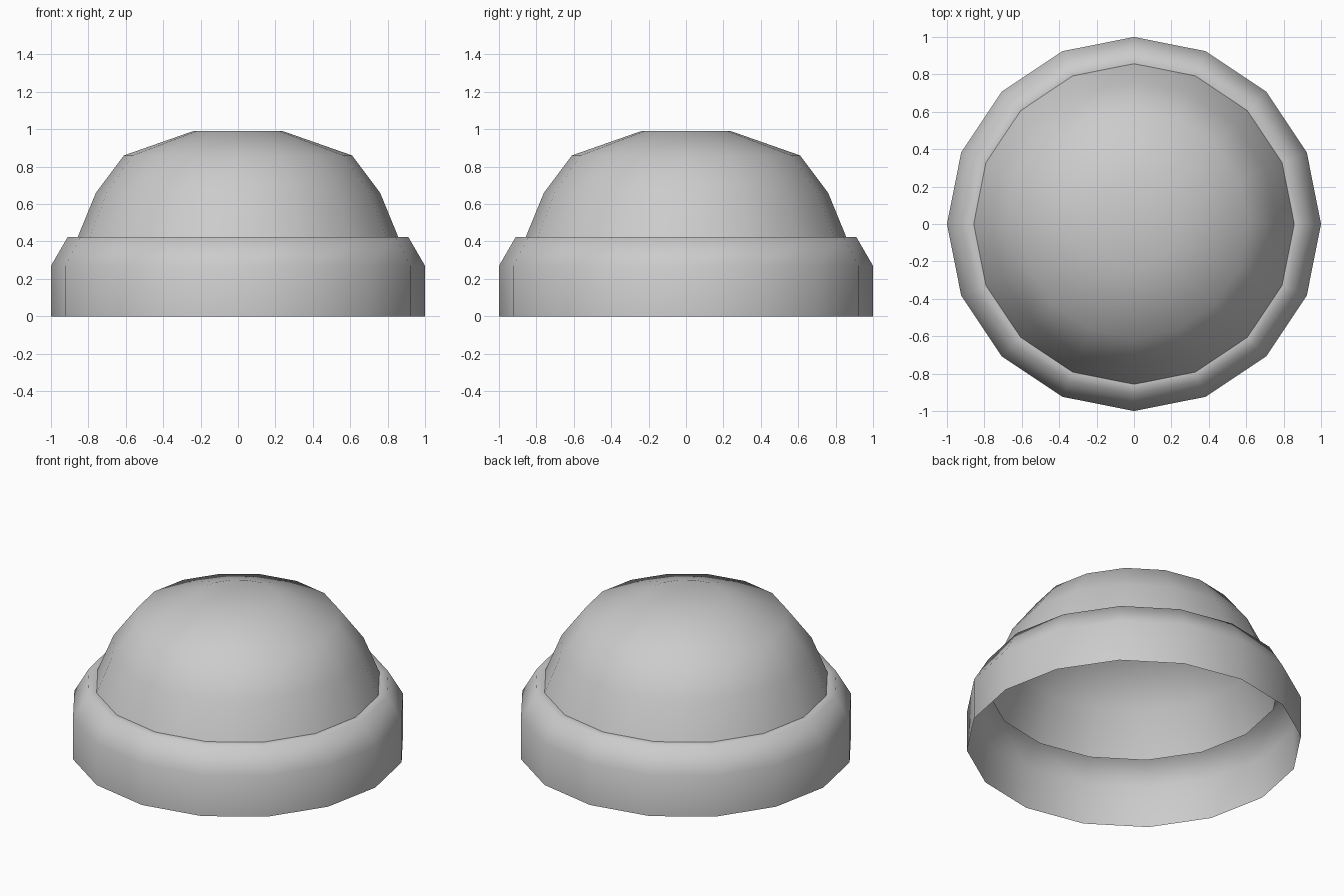
import bpy, bmesh, math

if "Cube" in bpy.data.objects:
    bpy.data.objects.remove(bpy.data.objects["Cube"])

SIDES = 16

def lathe(name, profile, cap_top=False):
    """Revolve an (r, z) profile around z into an open smooth shell."""
    bm = bmesh.new()
    rings = []
    for r, z in profile:
        rings.append([bm.verts.new((r * math.cos(2 * math.pi * i / SIDES),
                                    r * math.sin(2 * math.pi * i / SIDES), z))
                      for i in range(SIDES)])
    for low, high in zip(rings, rings[1:]):
        for i in range(SIDES):
            j = (i + 1) % SIDES
            bm.faces.new((low[i], low[j], high[j], high[i]))
    if cap_top:
        bm.faces.new(rings[-1])
    for f in bm.faces:
        f.smooth = True
    mesh = bpy.data.meshes.new(name)
    bm.to_mesh(mesh)
    bm.free()
    obj = bpy.data.objects.new(name, mesh)
    bpy.context.collection.objects.link(obj)
    return obj

# Folded brim: upright wall, bevelled shoulder, narrow ledge
lathe("brim_band", [(1.0, 0), (1.0, 0.27), (0.91, 0.425), (0.857, 0.425)])

# Crown: open dome tucked just under the brim ledge
lathe("crown_dome", [(0.872, 0.387), (0.76, 0.66), (0.61, 0.86), (0.24, 0.99)],
      cap_top=True)
